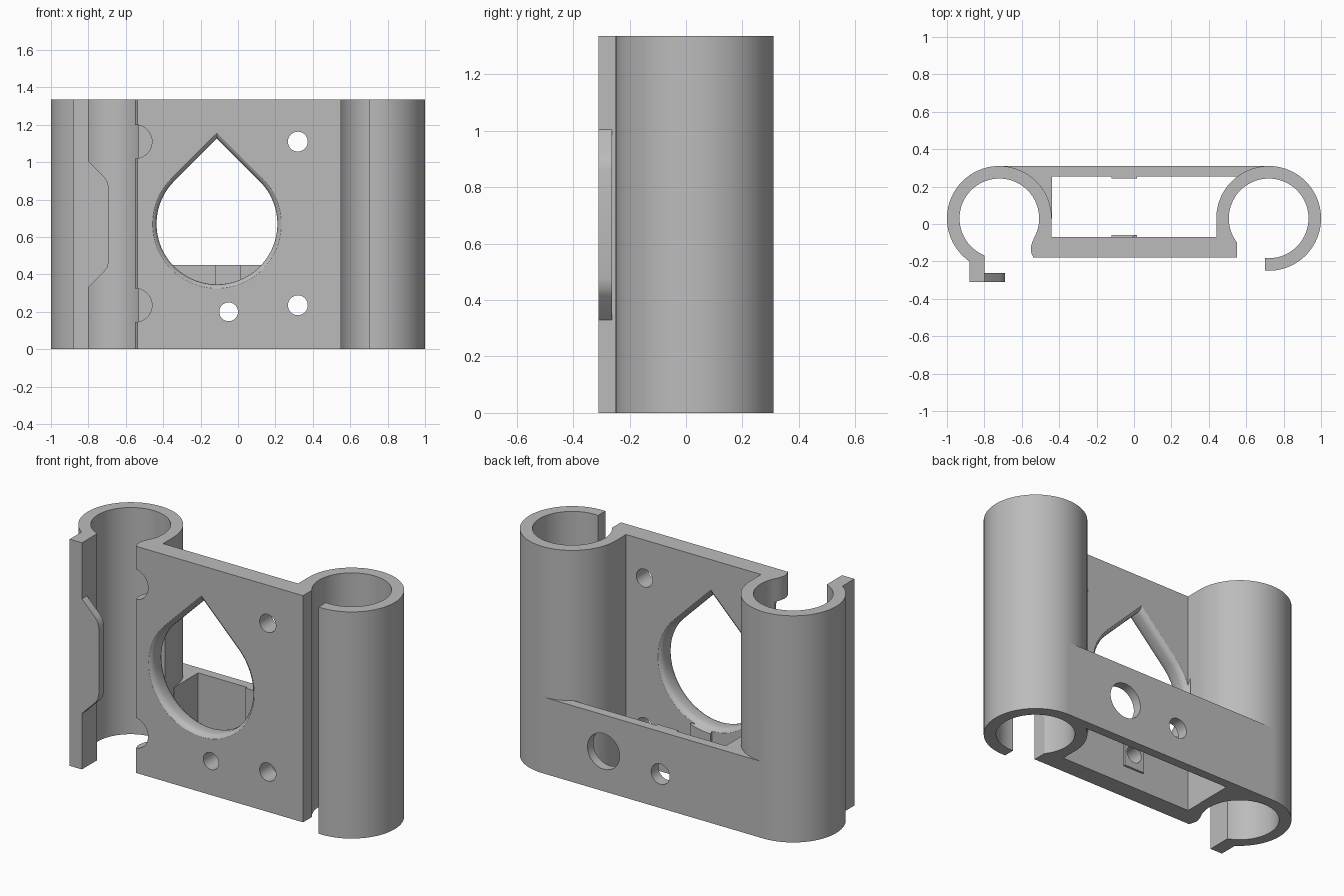
import bpy, bmesh, math

if "Cube" in bpy.data.objects:
    bpy.data.objects.remove(bpy.data.objects["Cube"])

H = 1.335                      # overall height
CX, CY, RO, RI = 0.72, 0.03, 0.28, 0.213   # clip centre and radii
FRONT, INNER = -0.18, -0.07    # front plate faces
BAR_TOP = 0.45

grey = bpy.data.materials.new("plain_grey")
grey.diffuse_color = (0.5, 0.5, 0.5, 1)
grey.use_nodes = True
grey.node_tree.nodes["Principled BSDF"].inputs["Base Color"].default_value = grey.diffuse_color


def arc(cx, cy, r, a0, a1, step=4):
    n = max(2, round(abs(a1 - a0) / step))
    return [(cx + r * math.cos(math.radians(a0 + (a1 - a0) * i / n)),
             cy + r * math.sin(math.radians(a0 + (a1 - a0) * i / n))) for i in range(n + 1)]


def loft(name, loops):
    """Solid through several matching loops of 3D points, capped at both ends."""
    bm = bmesh.new()
    rings = [[bm.verts.new(p) for p in loop] for loop in loops]
    n = len(rings[0])
    for a, b in zip(rings, rings[1:]):
        for i in range(n):
            j = (i + 1) % n
            bm.faces.new((a[i], a[j], b[j], b[i]))
    bm.faces.new(rings[0][::-1])
    bm.faces.new(rings[-1])
    bmesh.ops.recalc_face_normals(bm, faces=bm.faces)
    me = bpy.data.meshes.new(name)
    bm.to_mesh(me)
    bm.free()
    me.materials.append(grey)
    ob = bpy.data.objects.new(name, me)
    bpy.context.collection.objects.link(ob)
    return ob


def prism_z(name, pts, z0, z1):
    return loft(name, [[(x, y, z) for x, y in pts] for z in (z0, z1)])


def prism_y(name, pts, y0, y1):
    return loft(name, [[(x, y, z) for x, z in pts] for y in (y0, y1)])


def box(name, x0, x1, y0, y1, z0, z1):
    return prism_z(name, [(x0, y0), (x1, y0), (x1, y1), (x0, y1)], z0, z1)


def combine(target, other, op):
    bpy.context.view_layer.objects.active = target
    m = target.modifiers.new("combine", 'BOOLEAN')
    m.operation, m.solver, m.object = op, 'EXACT', other
    bpy.ops.object.modifier_apply(modifier=m.name)
    bpy.data.objects.remove(other, do_unlink=True)


def down_angle(dx, r):
    """Angle in degrees (180..360) of the lower circle point at offset dx."""
    return 360 - math.degrees(math.acos(dx / r))


# Full-height section: left clip, front plate, right clip
section = arc(-CX, CY, RI, down_angle(-0.80 + CX, RI), -30)
section += [(-0.545, -0.10), (-0.552, -0.125), (-0.549, -0.155), (-0.538, FRONT),
            (0.55, FRONT)]
section += arc(CX, CY, RI, down_angle(0.55 - CX, RI), down_angle(0.70 - CX, RI) - 360)
section += arc(CX, CY, RO, down_angle(0.70 - CX, RO) - 360, 180)
section += [(CX - RO, INNER), (RO - CX, INNER)]
section += arc(-CX, CY, RO, 0, down_angle(-0.88 + CX, RO))
section += [(-0.88, -0.31), (-0.80, -0.31)]
body = prism_z("rod_clip_bracket", section, 0, H)

# Low back bar with the filler beside the left clip
rm = 0.25
bar = [(CX, 0.31), (-CX, 0.31)] + arc(-CX, CY, rm, 90, 0)
bar += [(-0.438, CY), (-0.438, 0.255)]
bar += arc(CX, CY, rm, 180 - math.degrees(math.asin(0.225 / rm)), 90)
combine(body, prism_z("back_bar", bar, 0, BAR_TOP), 'UNION')

# Thin pads inside the pocket
combine(body, box("back_pad", -0.12, 0.015, 0.242, 0.28, 0.11, BAR_TOP), 'UNION')
combine(body, box("front_pad", -0.12, 0.015, -0.10, -0.058, 0.11, 0.34), 'UNION')

# Finger tab on the left clip
tab = [(-0.84, 0.33), (-0.80, 0.33), (-0.715, 0.415), (-0.697, 0.44), (-0.69, 0.475),
       (-0.69, 0.86), (-0.697, 0.895), (-0.715, 0.92), (-0.80, 1.005), (-0.84, 1.005)]
combine(body, prism_y("finger_tab", tab, -0.31, -0.263), 'UNION')


# Teardrop opening with softened edges
def tear(r, y):
    pts = arc(-0.1125, 0.67, r, 135, 405)
    pts.append((-0.1125, 0.67 + r * math.sqrt(2)))
    return [(x, y, z) for x, z in pts]


steps = [(0.36, -0.19), (0.345, -0.18), (0.333, -0.172), (0.326, -0.16), (0.323, -0.145),
         (0.323, -0.105), (0.326, -0.09), (0.333, -0.078), (0.345, -0.07), (0.36, -0.05)]
combine(body, loft("teardrop_cutter", [tear(r, y) for r, y in steps]), 'DIFFERENCE')

# Screw holes, driver access holes and head notches: x, z, radius, y range
holes = [(0.32, 1.11, 0.053, -0.3, 0.1), (0.32, 0.235, 0.053, -0.3, 0.1),
         (-0.05, 0.20, 0.05, -0.3, 0.1),
         (0.32, 0.235, 0.105, 0.15, 0.4), (-0.05, 0.20, 0.06, 0.15, 0.4),
         (-0.55, 1.11, 0.09, -0.25, -0.07), (-0.55, 0.235, 0.09, -0.25, -0.07)]
for x, z, r, y0, y1 in holes:
    combine(body, prism_y("hole_cutter", arc(x, z, r, 0, 360, 8)[:-1], y0, y1), 'DIFFERENCE')

# Smooth tubes, crisp edges
bpy.ops.object.select_all(action='DESELECT')
body.select_set(True)
bpy.context.view_layer.objects.active = body
bpy.ops.object.shade_smooth_by_angle(angle=math.radians(30))
